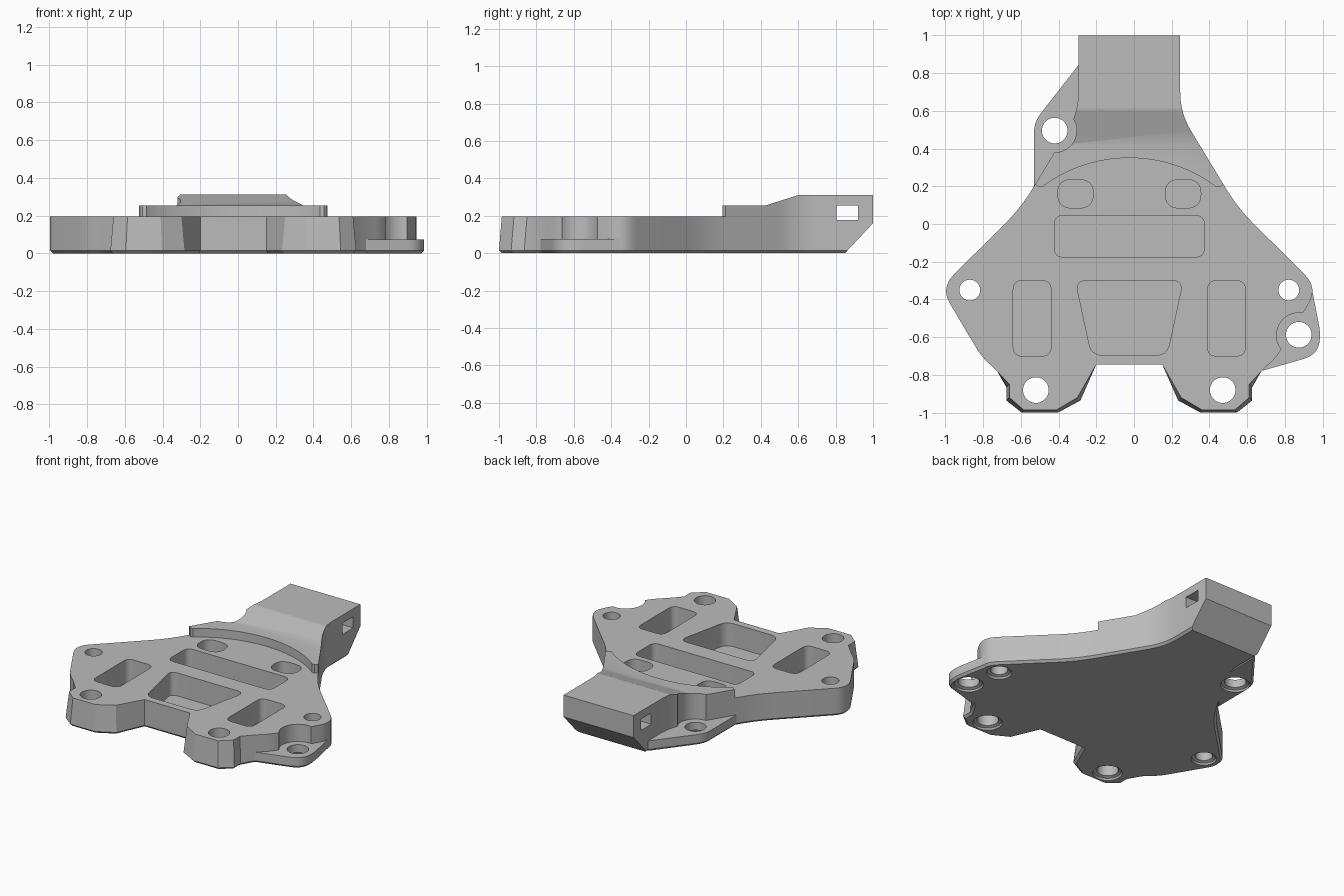
import bpy, bmesh, math
from mathutils import Vector

cube = bpy.data.objects.get("Cube")
if cube:
    bpy.data.objects.remove(cube, do_unlink=True)

grey = bpy.data.materials.new("plain grey")
grey.use_nodes = True
COLOUR = (0.5, 0.5, 0.5, 1)
grey.diffuse_color = COLOUR
grey.node_tree.nodes["Principled BSDF"].inputs["Base Color"].default_value = COLOUR

AXIS = -0.025          # mirror line of the plate
TOP, TAB, CHAMFER = 0.195, 0.075, 0.015


def rounded(corners, steps=8):
    """Outline from (x, y, tangent length) corners."""
    pts = []
    for i, (x, y, r) in enumerate(corners):
        p = Vector((x, y))
        if r == 0:
            pts.append(p)
            continue
        a, b = (p + (Vector(q[:2]) - p).normalized() * r
                for q in (corners[i - 1], corners[(i + 1) % len(corners)]))
        for k in range(steps + 1):
            t = k / steps
            pts.append(a * (1 - t) ** 2 + p * 2 * t * (1 - t) + b * t * t)
    return pts


def inset(pts, d):
    """Shrink a counter-clockwise outline by d."""
    out = []
    for i, p in enumerate(pts):
        e1 = (p - pts[i - 1]).normalized()
        e2 = (pts[(i + 1) % len(pts)] - p).normalized()
        n = Vector((-e1.y - e2.y, e1.x + e2.x)).normalized()
        out.append(p + n * d / max(0.4, n.dot(Vector((-e1.y, e1.x)))))
    return out


def loft(name, rings, place=lambda p, h: (p[0], p[1], h)):
    """Closed solid through equal-length outlines at given heights."""
    bm = bmesh.new()
    loops = [[bm.verts.new(place(p, h)) for p in pts] for pts, h in rings]
    bm.faces.new(loops[0][::-1])
    bm.faces.new(loops[-1])
    n = len(loops[0])
    for lo, hi in zip(loops, loops[1:]):
        for i in range(n):
            j = (i + 1) % n
            bm.faces.new((lo[i], lo[j], hi[j], hi[i]))
    bmesh.ops.recalc_face_normals(bm, faces=bm.faces)
    mesh = bpy.data.meshes.new(name)
    bm.to_mesh(mesh)
    bm.free()
    mesh.materials.append(grey)
    obj = bpy.data.objects.new(name, mesh)
    bpy.context.collection.objects.link(obj)
    return obj


def cut(targets, cutter):
    cutter.hide_render = True
    for obj in targets:
        mod = obj.modifiers.new("cut", "BOOLEAN")
        mod.operation, mod.solver, mod.object = "DIFFERENCE", "EXACT", cutter
        bpy.context.view_layer.objects.active = obj
        bpy.ops.object.modifier_apply(modifier=mod.name)
    bpy.data.objects.remove(cutter, do_unlink=True)


def circle(x, y, r, n=40):
    return [Vector((x + r * math.cos(math.tau * k / n), y + r * math.sin(math.tau * k / n)))
            for k in range(n)]


def prism(name, pts, z0, z1):
    return loft(name, [(pts, z0), (pts, z1)])


def side_cutter(name, yz):
    return loft(name, [(yz, -1.5), (yz, 1.5)], lambda p, h: (h, p[0], p[1]))


# Plate and neck: half outline mirrored
half = [(.175, -.745, 0), (.275, -.92, 0), (.385, -.985, 0), (.56, -.985, 0),
        (.635, -.92, 0), (.635, -.85, 0), (.70, -.78, 0), (.785, -.70, .05),
        (1.0, -.338, .1), (.574, .086, .12), (.27, .588, .11), (.27, 1, 0)]
outline = rounded([(AXIS + u, y, r) for u, y, r in half]
                  + [(AXIS - u, y, r) for u, y, r in reversed(half)])


def flare(p):
    """Draft on the two front feet."""
    if p.y > -0.8:
        return p
    c = AXIS + math.copysign(.455, p.x - AXIS)
    return Vector((c + (p.x - c) * 1.09, p.y - .015))


foot = [flare(p) for p in outline]
body = loft("plate_and_neck", [(inset(foot, CHAMFER), 0), (foot, CHAMFER),
                               (outline, TOP), (outline, .312)])

# Step down in front of the curved shoulder
arc = [(AXIS + .77 * math.sin(a), -.42 + .77 * math.cos(a))
       for a in (math.radians(-35 + 70 * k / 24) for k in range(25))]
front = ([(-1.3, -1.3), (-1.3, .21), (-.52, .21), (-.505, .195), (-.485, .195)] + arc
         + [(.435, .195), (.455, .195), (.47, .21), (1.3, .21), (1.3, -1.3)])
cut([body], prism("step_cutter", front, TOP, .6))

# Sloping neck top, sloping neck underside
cut([body], side_cutter("slope_cutter", [(-1.3, .255), (.425, .255), (.605, .312),
                                         (.605, .6), (-1.3, .6)]))
cut([body], side_cutter("underside_cutter", [(.74, -.11), (1.1, -.11), (1.1, .262), (1.0, .16),
                                             (.85, 0)]))

# Window through the neck
cut([body], side_cutter("window_cutter", [(.805, .178), (.92, .178), (.92, .256), (.805, .256)]))

# Low mounting tabs with clearance around their holes
tab_spots = [(.875, -.59, .12), (-.42, .495, .116)]
for x, y, r in tab_spots:
    cut([body], prism("clearance_cutter", circle(x, y, r), TAB, .6))

tabs = []
for name, corners in (
        ("front_tab", [(.67, -.78, 0), (.985, -.69, .09), (.985, -.56, .03), (.94, -.33, 0),
                       (.87, -.42, 0), (.69, -.70, 0)]),
        ("back_tab", [(-.53, .19, 0), (-.42, .3, 0), (-.28, .5, 0), (-.28, .86, 0),
                      (-.53, .54, .06)])):
    pts = rounded(corners)
    tabs.append(loft(name, [(inset(pts, CHAMFER), 0), (pts, CHAMFER), (pts, TAB)]))

# Through holes, countersunk below
for x, y, r in [(-.87, -.35, .055), (.82, -.35, .055), (-.52, -.88, .068), (.47, -.88, .068),
                (.873, -.587, .068), (-.42, .495, .068)]:
    cut([body] + tabs, loft("hole_cutter", [(circle(x, y, r + .03), -.01),
                                            (circle(x, y, r + .02), .012),
                                            (circle(x, y, r), .02), (circle(x, y, r), .6)]))


# Pockets
def box(cx, cy, w, h, r):
    return [(cx - w / 2, cy - h / 2, r), (cx + w / 2, cy - h / 2, r),
            (cx + w / 2, cy + h / 2, r), (cx - w / 2, cy + h / 2, r)]


pockets = [box(AXIS, -.065, .795, .22, .05),
           [(-.225, -.695, .06), (.175, -.695, .06), (.26, -.3, .06), (-.31, -.3, .06)]]
for s in (-1, 1):
    pockets.append(box(AXIS + s * .515, -.5, .2, .4, .05))
    pockets.append(box(AXIS + s * .285, .16, .188, .15, .074))
for corners in pockets:
    cut([body], prism("pocket_cutter", rounded(corners), .035, .6))

# Smooth curved walls, keep edges sharp
bpy.ops.object.select_all(action="DESELECT")
for obj in [body] + tabs:
    obj.select_set(True)
bpy.context.view_layer.objects.active = body
bpy.ops.object.shade_smooth_by_angle(angle=math.radians(25))
